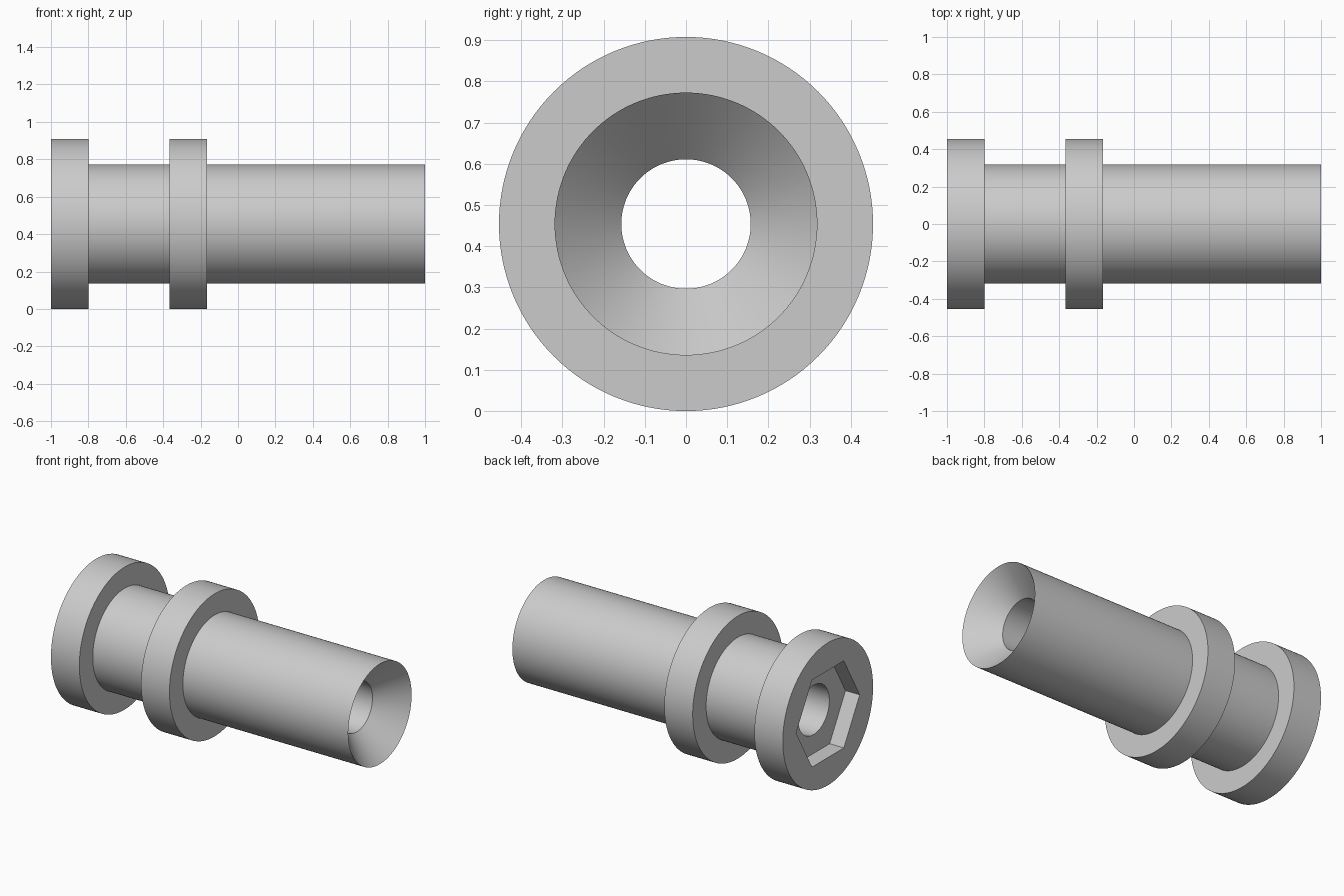
import bpy
import bmesh
from math import radians, tau
from mathutils import Matrix, Vector

cube = bpy.data.objects.get("Cube")
if cube:
    bpy.data.objects.remove(cube, do_unlink=True)

FLANGE, BODY, BORE = 0.454, 0.319, 0.157   # radii
AXIS = Vector((0, 0, FLANGE))              # centre line runs along x
SEGMENTS = 128

steel = bpy.data.materials.new("light_grey")
grey = (0.6, 0.6, 0.6, 1)
steel.diffuse_color = grey
steel.use_nodes = True
steel.node_tree.nodes["Principled BSDF"].inputs["Base Color"].default_value = grey


def add_object(name, bm):
    bmesh.ops.recalc_face_normals(bm, faces=bm.faces)
    mesh = bpy.data.meshes.new(name)
    bm.to_mesh(mesh)
    bm.free()
    mesh.materials.append(steel)
    obj = bpy.data.objects.new(name, mesh)
    bpy.context.collection.objects.link(obj)
    return obj


def lathe(name, profile):
    """Revolve a closed (x, radius) outline around the centre line."""
    bm = bmesh.new()
    verts = [bm.verts.new(AXIS + Vector((x, 0, r))) for x, r in profile]
    edges = [bm.edges.new((v, verts[i - 1])) for i, v in enumerate(verts)]
    bmesh.ops.spin(bm, geom=verts + edges, cent=AXIS, axis=(1, 0, 0),
                   angle=tau, steps=SEGMENTS, use_merge=True)
    bmesh.ops.remove_doubles(bm, verts=bm.verts, dist=0.0001)
    return add_object(name, bm)


# Hollow sleeve: end flange, neck, collar, long barrel, countersunk mouth
sleeve = lathe("flanged_sleeve", [
    (-1, BORE), (-1, FLANGE), (-0.8, FLANGE), (-0.8, BODY),
    (-0.365, BODY), (-0.365, FLANGE), (-0.165, FLANGE), (-0.165, BODY),
    (1, BODY), (1 - (BODY - BORE), BORE),
])

# Hexagonal socket in the flange end, corners pointing sideways
bm = bmesh.new()
bmesh.ops.create_cone(
    bm, cap_ends=True, segments=6, radius1=0.32, radius2=0.32, depth=0.2,
    matrix=Matrix.Translation(AXIS - Vector((1, 0, 0)))
    @ Matrix.Rotation(radians(90), 4, "Y") @ Matrix.Rotation(radians(30), 4, "Z"))
# Turn the hexagon if its corners point up instead of sideways
if max(v.co.z for v in bm.verts) > FLANGE + 0.3:
    bmesh.ops.rotate(bm, verts=bm.verts, cent=AXIS,
                     matrix=Matrix.Rotation(radians(30), 3, "X"))
cutter = add_object("hex_socket_cutter", bm)
cutter.hide_render = True

bpy.context.view_layer.objects.active = sleeve
sleeve.select_set(True)
cut = sleeve.modifiers.new("hex_socket", "BOOLEAN")
cut.operation = "DIFFERENCE"
cut.solver = "EXACT"
cut.object = cutter
bpy.ops.object.modifier_apply(modifier=cut.name)
bpy.data.objects.remove(cutter, do_unlink=True)

bpy.ops.object.shade_smooth_by_angle(angle=radians(30))
